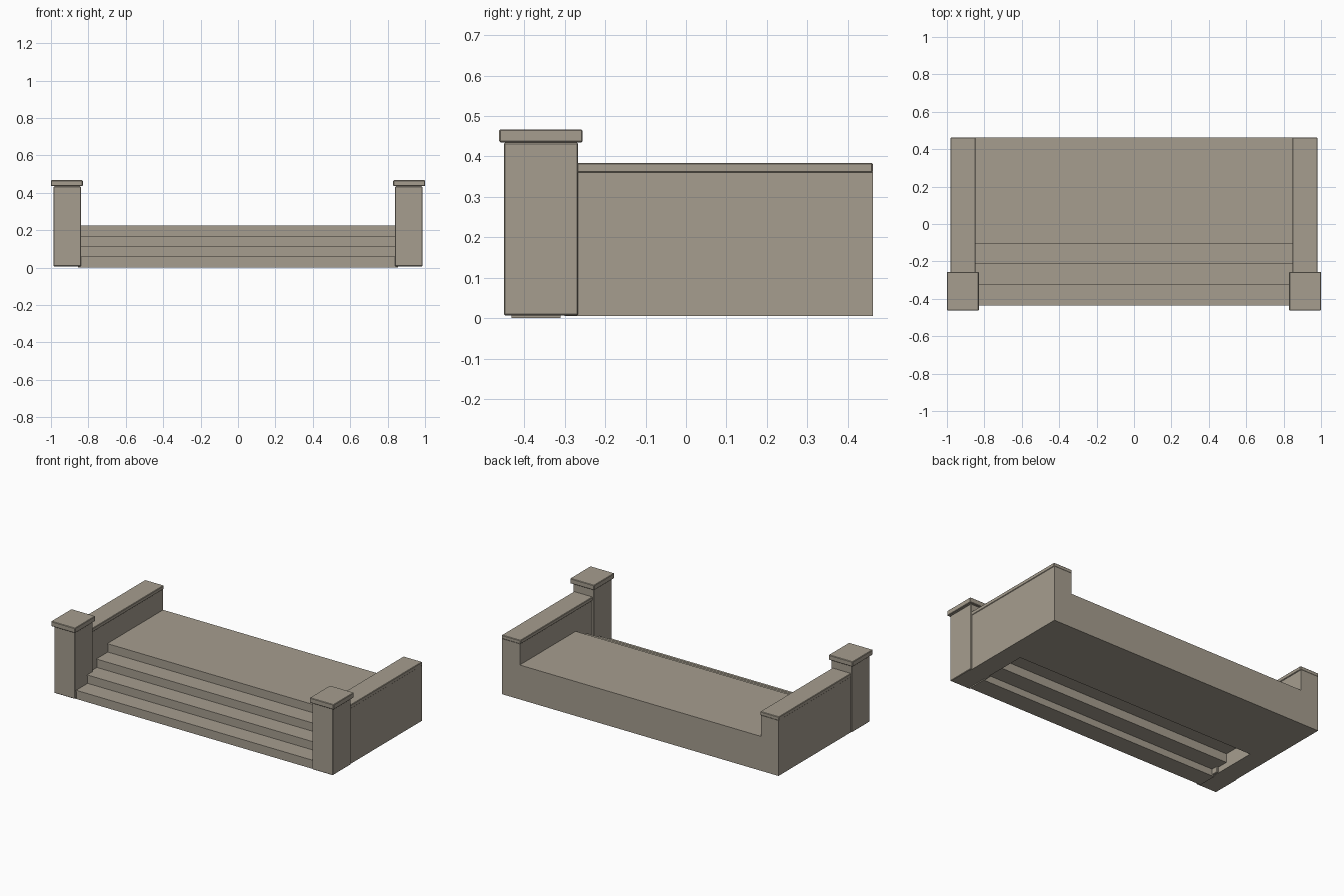
import bpy, bmesh

if "Cube" in bpy.data.objects:
    bpy.data.objects.remove(bpy.data.objects["Cube"])

stone = bpy.data.materials.new("warm_grey_stone")
stone.diffuse_color = (0.38, 0.34, 0.275, 1.0)
stone.use_nodes = True
stone.node_tree.nodes["Principled BSDF"].inputs["Base Color"].default_value = stone.diffuse_color


def finish(name, bm, bevel=0.0):
    bmesh.ops.recalc_face_normals(bm, faces=bm.faces)
    mesh = bpy.data.meshes.new(name)
    bm.to_mesh(mesh)
    bm.free()
    mesh.materials.append(stone)
    obj = bpy.data.objects.new(name, mesh)
    bpy.context.collection.objects.link(obj)
    if bevel:
        mod = obj.modifiers.new("edge_chamfer", 'BEVEL')
        mod.width = bevel
        mod.segments = 1
    return obj


def box(name, x, y, z, bevel=0.0):
    """Box from (min, max) pairs on each axis."""
    bm = bmesh.new()
    bmesh.ops.create_cube(bm, size=1.0)
    for v in bm.verts:
        v.co = [r[0] if c < 0 else r[1] for c, r in zip(v.co, (x, y, z))]
    return finish(name, bm, bevel)


def extrude_profile(name, points, half_width):
    """Closed (y, z) outline swept along x."""
    bm = bmesh.new()
    face = bm.faces.new([bm.verts.new((-half_width, y, z)) for y, z in points])
    out = bmesh.ops.extrude_face_region(bm, geom=[face])
    moved = [g for g in out["geom"] if isinstance(g, bmesh.types.BMVert)]
    bmesh.ops.translate(bm, verts=moved, vec=(2 * half_width, 0, 0))
    return finish(name, bm)


# Stair and landing: stepped top with thin nosings, stepped hollow underside
RISE, RUN, STEPS = 0.056, 0.111, 4
FRONT, BACK, BASE = -0.436, 0.462, 0.006
LIP, NOSE = 0.007, 0.005
outline = [(FRONT + NOSE, 0.0)]
for i in range(STEPS):
    y, top = FRONT + i * RUN, 0.058 + i * RISE
    outline += [(y + NOSE, top - LIP), (y, top - LIP), (y, top)]
    if i < STEPS - 1:
        outline.append((y + RUN + NOSE, top))
outline += [(BACK, 0.058 + (STEPS - 1) * RISE), (BACK, BASE), (0.01, BASE)]
for i in reversed(range(1, STEPS)):
    y, z = FRONT + i * RUN + 0.015, i * RISE - 0.012
    if i == STEPS - 1:
        outline.append((0.01, z))
    outline.append((y, z))
    outline.append((y, (i - 1) * RISE - 0.012 if i > 1 else 0.0))
extrude_profile("stair_and_landing", outline, 0.855)

# Side walls and front posts with their caps
for side, s in (("left", -1), ("right", 1)):
    def span(a, b):
        return tuple(sorted((s * a, s * b)))
    box(side + "_wall", span(0.853, 0.978), (-0.30, BACK), (BASE, 0.361))
    box(side + "_wall_cap", span(0.848, 0.981), (-0.30, BACK), (0.360, 0.384), 0.003)
    box(side + "_post", span(0.84, 0.986), (-0.450, -0.267), (0.007, 0.434), 0.003)
    box(side + "_post_neck", span(0.846, 0.98), (-0.444, -0.273), (0.43, 0.44))
    box(side + "_post_cap", span(0.83, 1.0), (-0.462, -0.256), (0.435, 0.467), 0.003)
